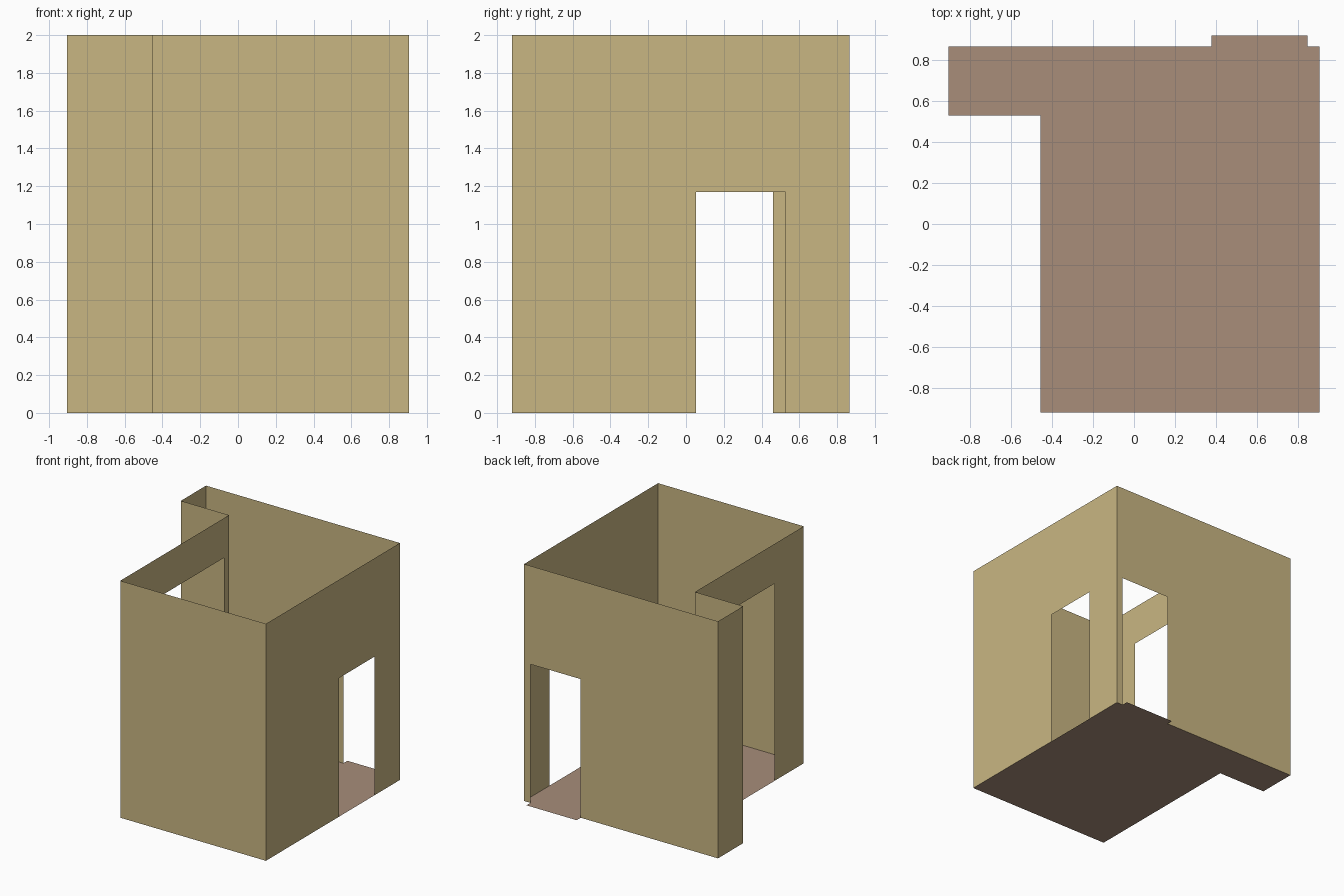
import bpy
from mathutils import Vector

if "Cube" in bpy.data.objects:
    bpy.data.objects.remove(bpy.data.objects["Cube"])

HEIGHT = 2.0


def material(name, rgb):
    m = bpy.data.materials.new(name)
    m.diffuse_color = (*rgb, 1.0)
    m.use_nodes = True
    m.node_tree.nodes["Principled BSDF"].inputs["Base Color"].default_value = m.diffuse_color
    return m


tan = material("tan_plaster", (0.584, 0.468, 0.225))
brown = material("brown_floor", (0.392, 0.270, 0.195))


def sheet(name, points, mat):
    """One flat face from an outline."""
    me = bpy.data.meshes.new(name)
    me.from_pydata(points, [], [range(len(points))])
    me.materials.append(mat)
    ob = bpy.data.objects.new(name, me)
    bpy.context.collection.objects.link(ob)
    return ob


def wall(name, start, end, door=None):
    """Thin upright wall; door = (distance from start, far distance, height)."""
    a, b = Vector(start), Vector(end)
    length = (b - a).length
    outline = [(0, 0)]
    if door:
        d0, d1, h = door
        outline += [(d0, 0), (d0, h), (d1, h), (d1, 0)]
    outline += [(length, 0), (length, HEIGHT), (0, HEIGHT)]
    along = (b - a) / length
    return sheet(name, [(*(a + along * d), z) for d, z in outline], tan)


# Key plan lines
L, N, R = -0.905, -0.455, 0.905      # alcove side, main left wall, right wall
F, S, B = -0.92, 0.53, 0.866         # front, alcove step, back
T0, T1, TB = 0.377, 0.846, 0.92      # doorway threshold at the back

# Floor with the alcove and the threshold tab
sheet("floor", [(x, y, 0) for x, y in (
    (N, F), (R, F), (R, B), (T1, B), (T1, TB), (T0, TB), (T0, B),
    (L, B), (L, S), (N, S))], brown)

# Walls, counter-clockwise so they face outward
wall("front_wall", (N, F), (R, F))
wall("right_wall", (R, F), (R, B), (0.053 - F, 0.527 - F, 1.17))
wall("back_wall", (R, B), (L, B), (R - T1, R - T0, 1.17))
wall("alcove_side_wall", (L, B), (L, S))
wall("alcove_front_wall", (L, S), (N, S))
wall("left_wall", (N, S), (N, F), (S - 0.46, S + 0.53, 1.665))
